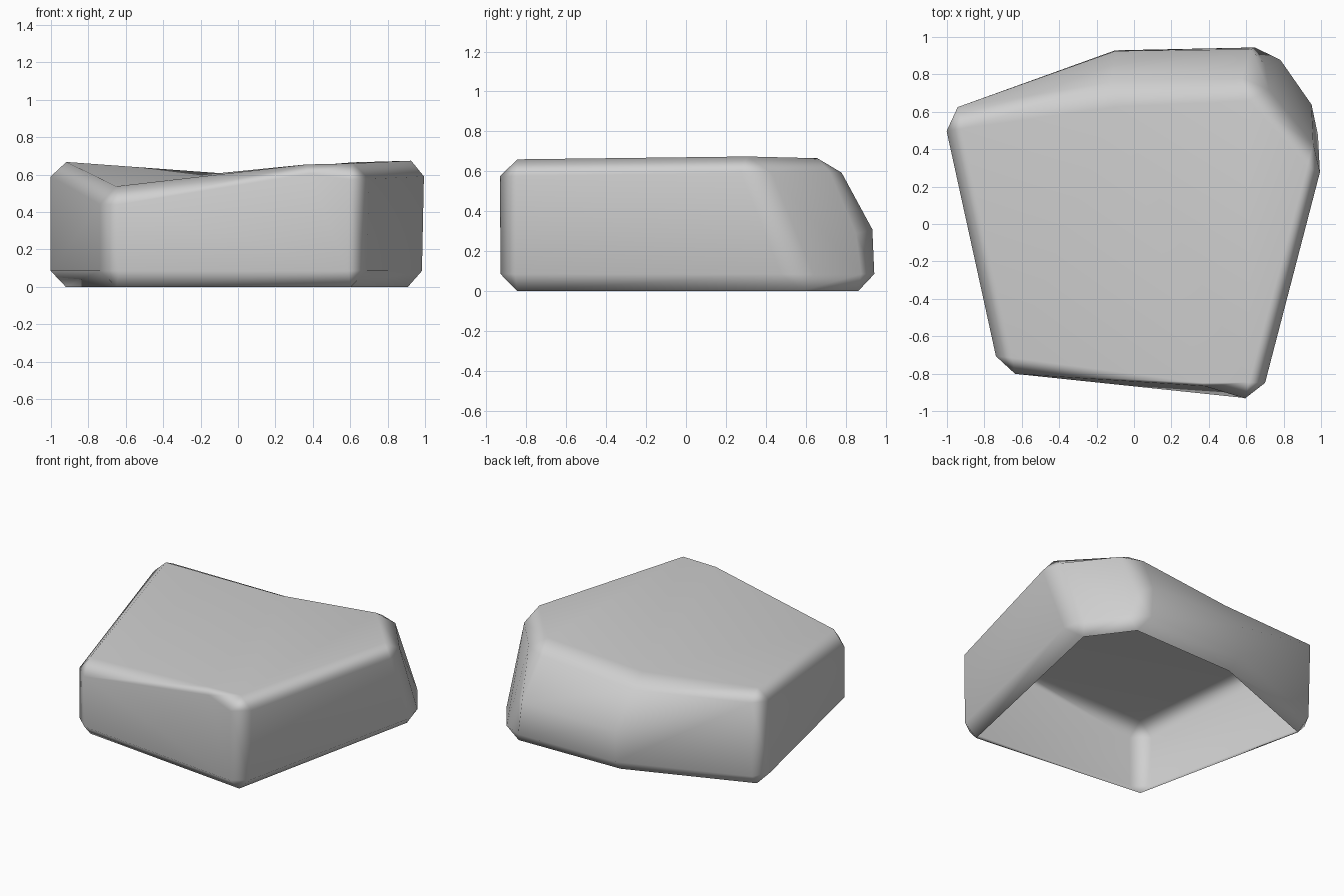
import bpy, bmesh

cube = bpy.data.objects.get("Cube")
if cube:
    bpy.data.objects.remove(cube, do_unlink=True)

# Plain grey stone material
grey = bpy.data.materials.new("stone grey")
grey.use_nodes = True
colour = (0.63, 0.63, 0.63, 1)
grey.diffuse_color = colour
grey.node_tree.nodes["Principled BSDF"].inputs["Base Color"].default_value = colour

# Sharp corners of the block: bottom ring, top ring, the bulge of the back
# and the bend in the front rim
bottom = [(-.72, -.79, 0), (.67, -.94, 0), (1.0, .60, 0),
          (.74, .95, 0), (-.10, .93, 0), (-1.02, .58, 0)]
top = [(-.72, -.79, .515), (.68, -.93, .66), (1.02, .33, .675),
       (.65, .745, .675), (-.12, .71, .605), (-1.02, .58, .685)]
extra = [(.71, .935, .31), (-.10, .925, .30), (.37, -.935, .655)]

bm = bmesh.new()
b, t, (right_mid, back_mid, front_bend) = [[bm.verts.new(p) for p in ring]
                                           for ring in (bottom, top, extra)]

# Top in two parts, folded from the front bend to the middle of the back
bm.faces.new((t[0], front_bend, t[4], t[5]))
bm.faces.new((front_bend, t[1], t[2], t[3], t[4]))
fold = bm.edges.get((front_bend, t[4]))

# Base, front and side walls
bm.faces.new(b[::-1])
bm.faces.new((b[0], b[1], t[1], front_bend, t[0]))
for i, j in ((1, 2), (5, 0)):
    bm.faces.new((b[i], b[j], t[j], t[i]))

# Cut-off back corner and the rounded back
bm.faces.new((b[2], b[3], right_mid, t[3], t[2]))
bm.faces.new((b[3], b[4], back_mid, right_mid))
bm.faces.new((right_mid, back_mid, t[4], t[3]))
bm.faces.new((b[4], b[5], t[5], back_mid))
bm.faces.new((back_mid, t[5], t[4]))

# Chamfer every edge except the top fold and the soft ones around the bulge
edges = [e for e in bm.edges if back_mid not in e.verts and e != fold]
bmesh.ops.bevel(bm, geom=edges, offset=.085, offset_type='OFFSET',
                segments=1, profile=.5, affect='EDGES', clamp_overlap=True)

# Leave the underside open
bm.normal_update()
under = [f for f in bm.faces if f.normal.z < -.99]
bmesh.ops.delete(bm, geom=under, context='FACES')
for f in bm.faces:
    f.smooth = True

mesh = bpy.data.meshes.new("stone_block")
bm.to_mesh(mesh)
bm.free()
mesh.materials.append(grey)
stone = bpy.data.objects.new("stone_block", mesh)
bpy.context.collection.objects.link(stone)

# Keep large faces flat and shade the chamfers softly
soft = stone.modifiers.new("soft_chamfers", 'WEIGHTED_NORMAL')
soft.weight = 50
